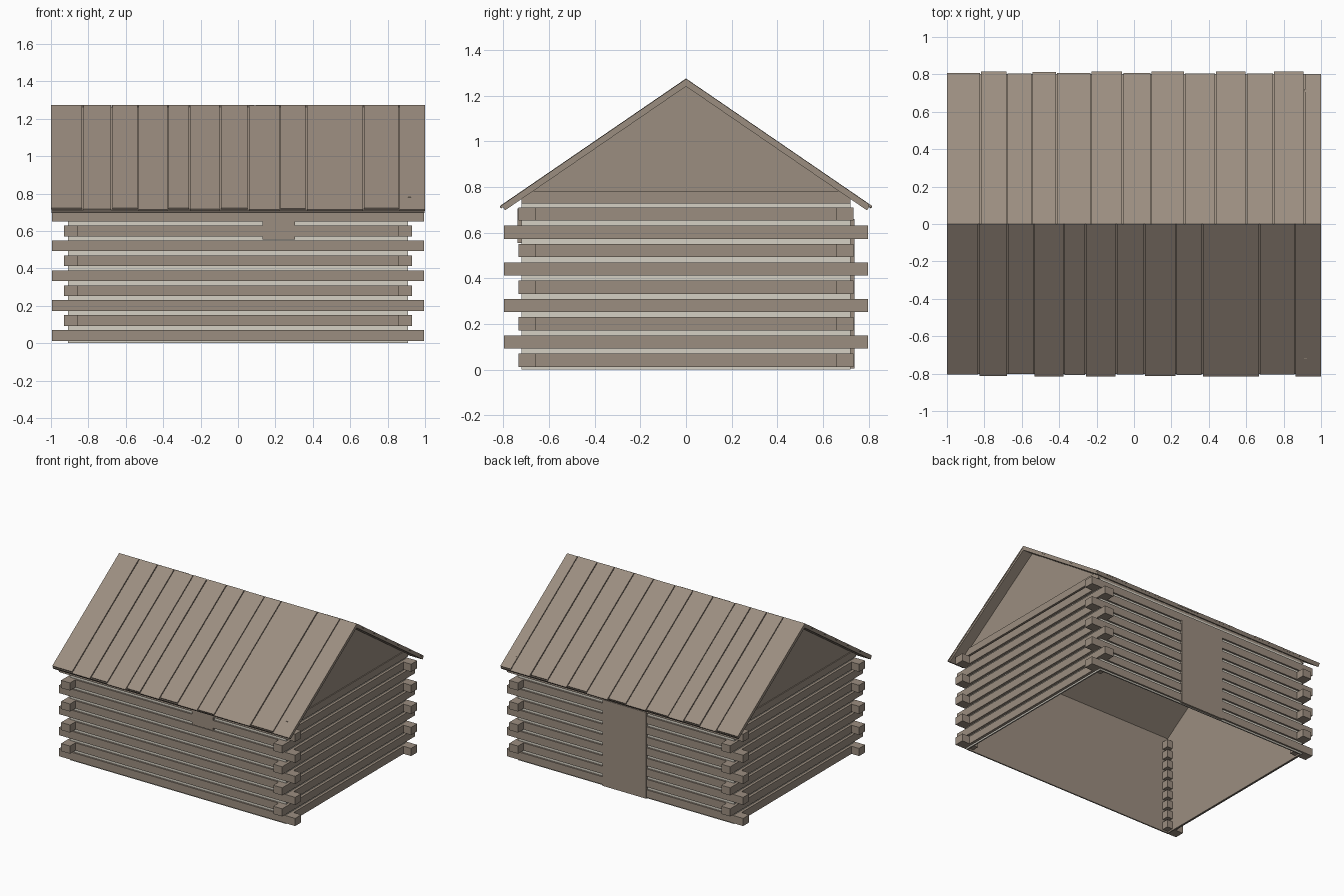
import bpy, bmesh, random
from mathutils import Vector

random.seed(4)
if "Cube" in bpy.data.objects:
    bpy.data.objects.remove(bpy.data.objects["Cube"])


def material(name, rgb):
    m = bpy.data.materials.new(name)
    m.use_nodes = True
    m.diffuse_color = (*rgb, 1)
    m.node_tree.nodes["Principled BSDF"].inputs["Base Color"].default_value = (*rgb, 1)
    return m


WOOD = material("weathered wood", (0.33, 0.27, 0.216))
CHINK = material("pale chinking", (0.66, 0.63, 0.55))


def finish(name, bm, mat):
    bmesh.ops.recalc_face_normals(bm, faces=bm.faces)
    mesh = bpy.data.meshes.new(name)
    bm.to_mesh(mesh)
    bm.free()
    mesh.materials.append(mat)
    obj = bpy.data.objects.new(name, mesh)
    bpy.context.scene.collection.objects.link(obj)


def add_prism(bm, yz, x0, x1):
    """Extrude a y-z outline along x."""
    face = bm.faces.new([bm.verts.new((x0, y, z)) for y, z in yz])
    ext = bmesh.ops.extrude_face_region(bm, geom=[face])["geom"]
    bmesh.ops.translate(bm, vec=Vector((x1 - x0, 0, 0)),
                        verts=[v for v in ext if isinstance(v, bmesh.types.BMVert)])


def add_box(bm, x, y, z):
    x, y = sorted(x), sorted(y)
    add_prism(bm, [(y[0], z[0]), (y[1], z[0]), (y[1], z[1]), (y[0], z[1])], *x)


# Main dimensions
HX, HY = 0.91, 0.72              # wall planes
IN_X, OUT_X, END_X = 0.855, 0.93, 0.994
IN_Y, OUT_Y, END_Y = 0.66, 0.733, 0.797
RIDGE, SLOPE = 1.275, 0.685
ROWS, PITCH, LOG = 9, 0.08, 0.058


def row_z(i):
    return (0.012 + PITCH * i, 0.012 + PITCH * i + LOG)


# Log faces and interlocking corner ends
for side, tag in ((-1, "front"), (1, "back")):
    bm = bmesh.new()
    for i in range(ROWS):
        add_box(bm, (-IN_X, IN_X), (side * HY, side * OUT_Y), row_z(i))
    finish(tag + "_wall_logs", bm, WOOD)

for side, tag in ((-1, "right"), (1, "left")):
    bm = bmesh.new()
    for i in range(ROWS):
        add_box(bm, (side * HX, side * OUT_X), (-IN_Y, IN_Y), row_z(i))
    # Top log under the gable
    add_box(bm, (side * HX, side * (OUT_X - 0.005)), (-HY, HY), (0.728, 0.782))
    finish(tag + "_wall_logs", bm, WOOD)

bm = bmesh.new()
for sx in (-1, 1):
    for sy in (-1, 1):
        for i in range(ROWS):
            ex, ey = (END_X, OUT_Y) if i % 2 == 0 else (OUT_X, END_Y)
            add_box(bm, (sx * IN_X, sx * ex), (sy * IN_Y, sy * ey), row_z(i))
finish("corner_log_ends", bm, WOOD)

# Chinking plates behind the logs
bm = bmesh.new()
for s in (-1, 1):
    add_box(bm, (-HX, HX), (s * (HY - 0.005), s * HY), (0, 0.73))
    add_box(bm, (s * (HX - 0.005), s * HX), (-HY, HY), (0, 0.73))
finish("chinking", bm, CHINK)

# Inner wall lining, open below and up to the roof
bm = bmesh.new()
eave = RIDGE - 0.03 - SLOPE * HY
for s in (-1, 1):
    add_box(bm, (-HX + 0.005, HX - 0.005), (s * (HY - 0.01), s * (HY - 0.005)), (0, eave))
    add_prism(bm, [(-HY + 0.005, 0), (HY - 0.005, 0), (HY - 0.005, eave),
                   (0, RIDGE - 0.03), (-HY + 0.005, eave)],
              s * (HX - 0.01), s * (HX - 0.005))
finish("wall_lining", bm, WOOD)

# Gable boards
bm = bmesh.new()
base = 0.782
half = (RIDGE - 0.03 - base) / SLOPE
for s in (-1, 1):
    add_prism(bm, [(-half, base), (half, base), (0, RIDGE - 0.03)],
              s * (HX - 0.005), s * (HX + 0.008))
finish("gables", bm, WOOD)


def add_slope(bm, side, x0, x1, reach, top, thick):
    """Sloping board with its lower end cut square."""
    k = thick / (1 + SLOPE ** 2)
    ye, ze = reach, top - SLOPE * reach
    yz = [(0, top), (ye, ze), (ye - SLOPE * k, ze - k), (0, top - thick)]
    add_prism(bm, [(side * y, z) for y, z in yz], x0, x1)


# Roof decks
bm = bmesh.new()
for s in (-1, 1):
    add_slope(bm, s, -0.998, 0.998, 0.803, RIDGE - 0.012, 0.023)
finish("roof_deck", bm, WOOD)

# Roof planks of uneven width and length
FRONT = [-1, -.83, -.675, -.535, -.375, -.26, -.095, .055, .225, .365, .67, .86, 1]
BACK = [-1, -.82, -.68, -.545, -.415, -.23, -.06, .09, .27, .435, .6, .745, .91, 1]
for side, edges, tag in ((-1, FRONT, "front"), (1, BACK, "back")):
    bm = bmesh.new()
    for i, (a, b) in enumerate(zip(edges, edges[1:])):
        x0 = a if i == 0 else a + 0.003
        x1 = b if b == 1 else b - 0.003
        reach = (0.805 if i % 2 == 0 else 0.814) + random.uniform(-0.002, 0.002)
        add_slope(bm, side, x0, x1, reach, RIDGE - random.uniform(0, 0.003), 0.012)
    finish(tag + "_roof_planks", bm, WOOD)

# Front hatch under the eave
bm = bmesh.new()
add_box(bm, (0.13, 0.305), (-HY, -OUT_Y - 0.004), (0.555, 0.705))
finish("front_hatch", bm, WOOD)

# Back door
bm = bmesh.new()
add_box(bm, (-0.18, 0.185), (HY, OUT_Y + 0.004), (0.004, 0.66))
finish("back_door", bm, WOOD)
